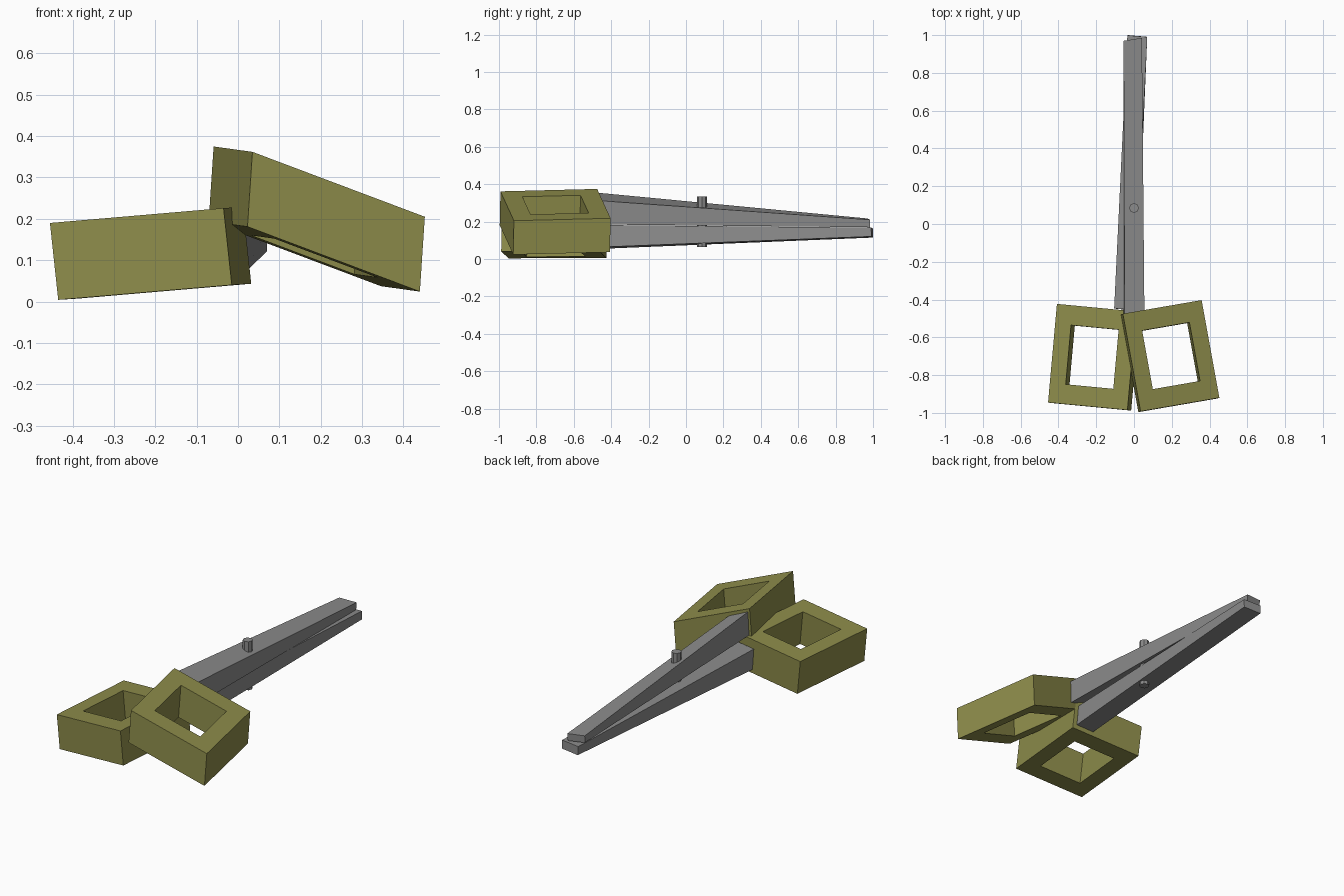
import bpy
from mathutils import Vector

if "Cube" in bpy.data.objects:
    bpy.data.objects.remove(bpy.data.objects["Cube"])


def material(name, rgb):
    m = bpy.data.materials.new(name)
    m.diffuse_color = (*rgb, 1)
    m.use_nodes = True
    m.node_tree.nodes["Principled BSDF"].inputs["Base Color"].default_value = m.diffuse_color
    return m


OLIVE = material("olive", (0.27, 0.265, 0.07))
GREY = material("steel grey", (0.26, 0.26, 0.26))


def mesh_object(name, verts, faces, mat):
    me = bpy.data.meshes.new(name)
    me.from_pydata(verts, [], faces)
    me.materials.append(mat)
    ob = bpy.data.objects.new(name, me)
    bpy.context.collection.objects.link(ob)
    return ob


def handle(name, origin, u, v, w):
    """Skewed block with a square hole; origin is the top front left corner."""
    o, u, v, w = map(Vector, (origin, u, v, w))
    verts = []
    for depth in (0, 1):
        for lo, hi in ((0, 1), (0.2, 0.8)):
            for a, b in ((lo, lo), (hi, lo), (hi, hi), (lo, hi)):
                verts.append(o + u * a + v * b + w * depth)
    faces = []
    for i in range(4):
        j = (i + 1) % 4
        faces += [(i, j, j + 4, i + 4),                  # top rim
                  (i + 8, i + 12, j + 12, j + 8),        # bottom rim
                  (i, i + 8, j + 8, j),                  # outer wall
                  (i + 4, j + 4, j + 12, i + 12)]        # hole wall
    mesh_object(name, verts, faces, OLIVE)


def blade(name, base, tip):
    """Tapered bar; each end lists bottom left, bottom right, top right, top left."""
    faces = [(0, 1, 2, 3), (7, 6, 5, 4)]
    faces += [(i, i + 4, (i + 1) % 4 + 4, (i + 1) % 4) for i in range(4)]
    mesh_object(name, base + tip, faces, GREY)


# Finger handles
handle("left_handle", (-0.455, -0.945, 0.19),
       (0.42, -0.04, 0.036), (0.047, 0.522, 0.003), (0.02, -0.003, -0.186))
handle("right_handle", (0.035, -0.992, 0.362),
       (0.417, 0.072, -0.157), (-0.094, 0.517, 0.013), (-0.012, -0.004, -0.181))

# Blades
blade("upper_blade",
      [(-0.055, -0.478, 0.225), (0.05, -0.462, 0.185), (0.055, -0.46, 0.312), (-0.05, -0.475, 0.355)],
      [(-0.055, 0.968, 0.178), (0.04, 0.983, 0.17), (0.042, 0.985, 0.21), (-0.055, 0.97, 0.217)])
blade("lower_blade",
      [(-0.095, -0.449, 0.055), (0.01, -0.458, 0.064), (0.0, -0.456, 0.182), (-0.105, -0.447, 0.173)],
      [(-0.033, 1.0, 0.115), (0.07, 0.991, 0.121), (0.07, 0.99, 0.168), (-0.035, 0.999, 0.163)])

# Pivot pin through both blades
bpy.ops.mesh.primitive_cylinder_add(vertices=8, radius=0.026, depth=0.27,
                                    location=(0, 0.085, 0.2))
pin = bpy.context.object
pin.name = "pivot_pin"
pin.data.materials.append(GREY)
